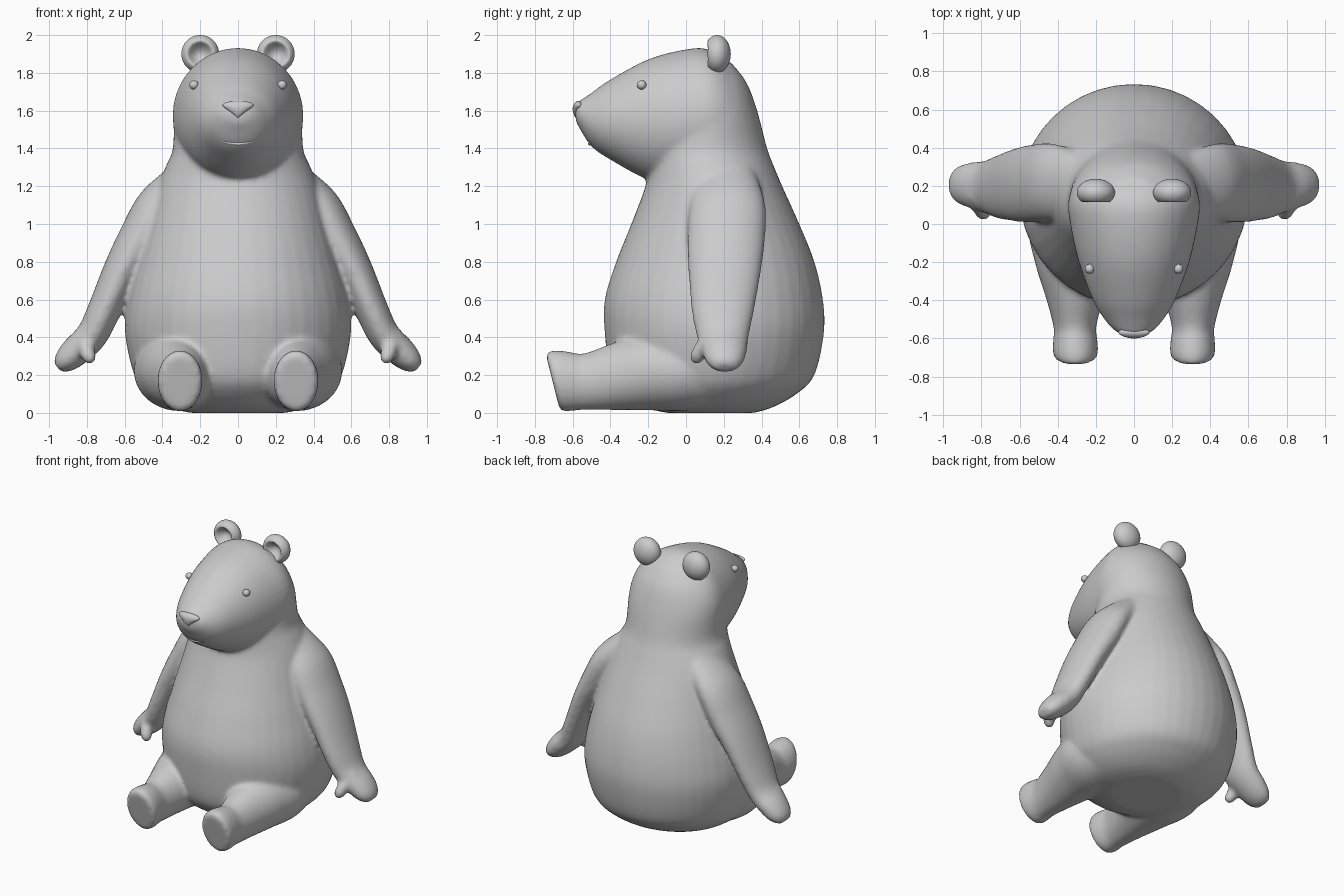
import bpy, bmesh, math
from mathutils import Vector

if "Cube" in bpy.data.objects:
    bpy.data.objects.remove(bpy.data.objects["Cube"])

SEG, SUB = 40, 5


def spline(p0, p1, p2, p3, t):
    return 0.5 * (2 * p1 + (p2 - p0) * t + (2 * p0 - 5 * p1 + 4 * p2 - p3) * t * t
                  + (3 * p1 - p0 - 3 * p2 + p3) * t ** 3)


def loft(bm, rings):
    """Closed tube through elliptical rings (centre, half axis a, half axis b)."""
    n, fine = len(rings), []
    for i in range(n - 1):
        q = [rings[max(0, min(n - 1, i + k))] for k in (-1, 0, 1, 2)]
        for s in range(SUB):
            fine.append([spline(*[r[j] for r in q], s / SUB) for j in range(3)])
    fine.append(rings[-1])
    loops = []
    for c, a, b in fine:
        loops.append([bm.verts.new(c + a * math.cos(u) + b * math.sin(u))
                      for u in (2 * math.pi * k / SEG for k in range(SEG))])
    faces = [bm.faces.new(loops[0]), bm.faces.new(loops[-1][::-1])]
    for l0, l1 in zip(loops, loops[1:]):
        for k in range(SEG):
            m = (k + 1) % SEG
            faces.append(bm.faces.new((l0[k], l1[k], l1[m], l0[m])))
    bmesh.ops.recalc_face_normals(bm, faces=faces)


def finish(bm, name):
    me = bpy.data.meshes.new(name)
    bm.to_mesh(me)
    bm.free()
    for p in me.polygons:
        p.use_smooth = True
    ob = bpy.data.objects.new(name, me)
    bpy.context.collection.objects.link(ob)
    return ob


def ball(name, loc, size, shape=None):
    bm = bmesh.new()
    bmesh.ops.create_uvsphere(bm, u_segments=40, v_segments=24, radius=1)
    for v in bm.verts:
        if shape:
            shape(v.co)
        v.co = Vector(loc) + Vector([v.co[i] * size[i] for i in range(3)])
    return finish(bm, name)


V = Vector
skin = bmesh.new()

# Torso and neck: z, half width, front y, back y
torso = [(0.0, .25, -.10, .36), (.03, .37, -.22, .46), (.1, .48, -.33, .585),
         (.2, .55, -.40, .68), (.42, .598, -.43, .73), (.6, .585, -.43, .725),
         (.8, .535, -.37, .68), (1.0, .48, -.29, .60), (1.2, .425, -.215, .51),
         (1.3, .385, -.20, .468), (1.4, .345, -.20, .43), (1.6, .335, -.15, .377),
         (1.75, .28, -.12, .32), (1.86, .17, -.05, .235)]
loft(skin, [(V((0, (f + b) / 2, z)), V((w, 0, 0)), V((0, (b - f) / 2, 0)))
            for z, w, f, b in torso])

# Head and muzzle: y, half width, top z, bottom z
head = [(-.585, .05, 1.635, 1.545), (-.56, .10, 1.655, 1.50), (-.5, .155, 1.695, 1.41),
        (-.4, .215, 1.765, 1.34), (-.2, .29, 1.872, 1.235), (0, .335, 1.925, 1.20),
        (.12, .345, 1.925, 1.22), (.22, .31, 1.86, 1.25), (.3, .24, 1.75, 1.3)]
loft(skin, [(V((0, y, (t + b) / 2)), V((w, 0, 0)), V((0, 0, (t - b) / 2)))
            for y, w, t, b in head])

# Leg: x, y, z, half width, half height, sole tilt
leg = [(.307, -.706, .165, .095, .135, -.034), (.307, -.695, .167, .113, .155, -.036),
       (.307, -.655, .17, .119, .162, -.032), (.308, -.60, .168, .115, .155, -.015),
       (.31, -.54, .165, .112, .15, 0), (.31, -.4, .19, .148, .175, 0),
       (.31, -.2, .222, .21, .208, 0), (.31, 0, .222, .24, .21, 0), (.28, .3, .21, .18, .16, 0)]

# Arm: x, y, z, half thickness, half depth
arm = [(.27, .22, 1.26, .09, .15), (.42, .22, 1.10, .115, .20), (.52, .213, .92, .115, .205),
       (.615, .205, .75, .10, .192), (.71, .195, .54, .088, .165), (.775, .195, .41, .084, .138),
       (.86, .203, .325, .08, .118), (.92, .205, .27, .062, .095), (.955, .205, .24, .032, .055)]

thumb = [(.83, .16, .42, .045), (.805, .09, .345, .045), (.79, .055, .29, .038), (.785, .045, .262, .02)]

for s in (1, -1):
    loft(skin, [(V((s * x, y, z)), V((w, 0, 0)), V((0, t, h))) for x, y, z, w, h, t in leg])
    rings = []
    for i, (x, y, z, t, d) in enumerate(arm):
        p, q = arm[max(0, i - 1)], arm[min(len(arm) - 1, i + 1)]
        side = V((p[2] - q[2], 0, q[0] - p[0])).normalized() * t
        rings.append((V((s * x, y, z)), V((s * side.x, 0, side.z)), V((0, d, 0))))
    loft(skin, rings)
    loft(skin, [(V((s * x, y, z)), V((r, 0, 0)), V((0, r * .9, -r * .4))) for x, y, z, r in thumb])

# Fuse the limbs into one soft skin
body = finish(skin, "bear_body")
rm = body.modifiers.new("fuse", 'REMESH')
rm.mode = 'VOXEL'
rm.voxel_size = .014
rm.use_smooth_shade = True
sm = body.modifiers.new("soften", 'SMOOTH')
sm.factor = .5
sm.iterations = 10


# Ears with a hollow front, and eyes
def hollow(co):
    r = math.hypot(co.x, co.z) / .68
    if co.y < 0 and r < 1:
        co.y += 1.1 * (1 - r * r)


for s, side in ((1, "left"), (-1, "right")):
    ball(side + "_ear", (s * .2, .165, 1.9), (.1, .072, .1), hollow)
    ball(side + "_eye", (s * .233, -.235, 1.736), (.025, .025, .024))


# Nose: wide at the top, narrow below
def taper(co):
    co.x *= .62 + .55 * co.z
    if co.z > 0:
        co.z *= .75


ball("nose", (0, -.568, 1.61), (.105, .032, .055), taper)

# Mouth line
cu = bpy.data.curves.new("mouth", 'CURVE')
cu.dimensions = '3D'
cu.bevel_depth = .008
cu.bevel_resolution = 3
cu.use_fill_caps = True
sp = cu.splines.new('POLY')
sp.points.add(12)
for i, p in enumerate(sp.points):
    u = i / 6 - 1
    p.co = (.078 * u, -.511 + .014 * u * u, 1.424 + .014 * u * u, 1)
bpy.context.collection.objects.link(bpy.data.objects.new("mouth", cu))
